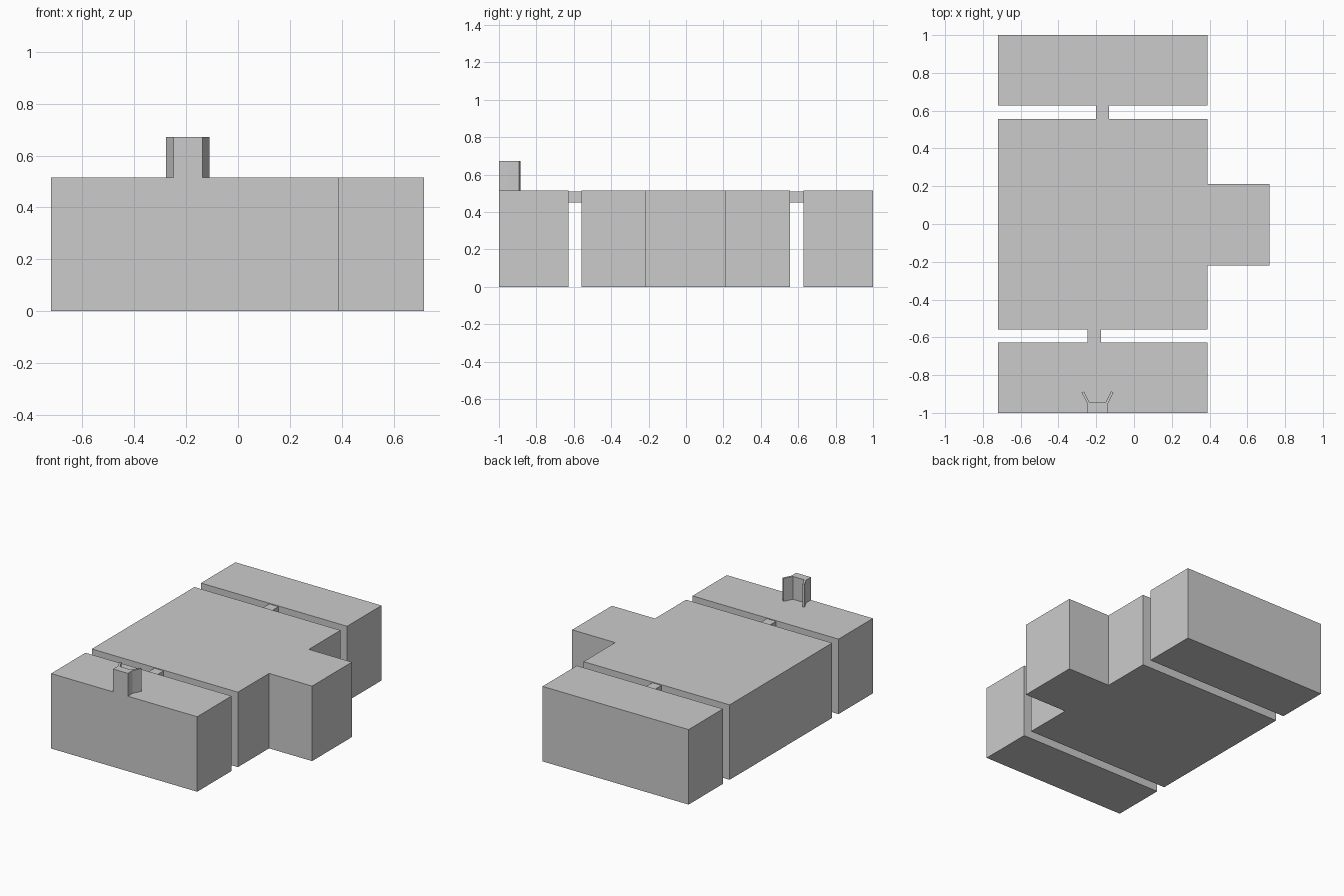
import bpy, bmesh

if "Cube" in bpy.data.objects:
    bpy.data.objects.remove(bpy.data.objects["Cube"])

H = 0.515  # common block height


def prism(name, outline, z0, z1):
    """Extrude a counter-clockwise xy outline from z0 to z1."""
    bm = bmesh.new()
    face = bm.faces.new([bm.verts.new((x, y, z0)) for x, y in outline])
    top = bmesh.ops.extrude_face_region(bm, geom=[face])["geom"]
    bmesh.ops.translate(bm, vec=(0, 0, z1 - z0),
                        verts=[v for v in top if isinstance(v, bmesh.types.BMVert)])
    bmesh.ops.recalc_face_normals(bm, faces=bm.faces)
    mesh = bpy.data.meshes.new(name)
    bm.to_mesh(mesh)
    bm.free()
    obj = bpy.data.objects.new(name, mesh)
    bpy.context.collection.objects.link(obj)
    return obj


def box(name, x0, x1, y0, y1, z0, z1):
    return prism(name, [(x0, y0), (x1, y0), (x1, y1), (x0, y1)], z0, z1)


# Main T-shaped block with the side extension
prism("main_block", [(-0.72, -0.558), (0.39, -0.558), (0.39, -0.22), (0.717, -0.22),
                     (0.717, 0.212), (0.39, 0.212), (0.39, 0.555), (-0.72, 0.555)], 0, H)

# Detached end blocks
box("front_block", -0.72, 0.39, -1.0, -0.627, 0, H)
box("back_block", -0.72, 0.39, 0.627, 1.0, 0, H)

# Thin bridges across the gaps
box("front_bridge", -0.245, -0.175, -0.627, -0.558, 0.45, 0.51)
box("back_bridge", -0.202, -0.132, 0.555, 0.627, 0.45, 0.51)

# Rooftop box with two flared wings, drawn as half a profile and mirrored
cx = -0.193
half = [(0.056, -1.0), (0.056, -0.948), (0.084, -0.893), (0.072, -0.886), (0.042, -0.945)]
outline = [(cx + x, y) for x, y in half] + [(cx - x, y) for x, y in reversed(half)]
prism("rooftop_flared_box", outline, H, 0.672)
